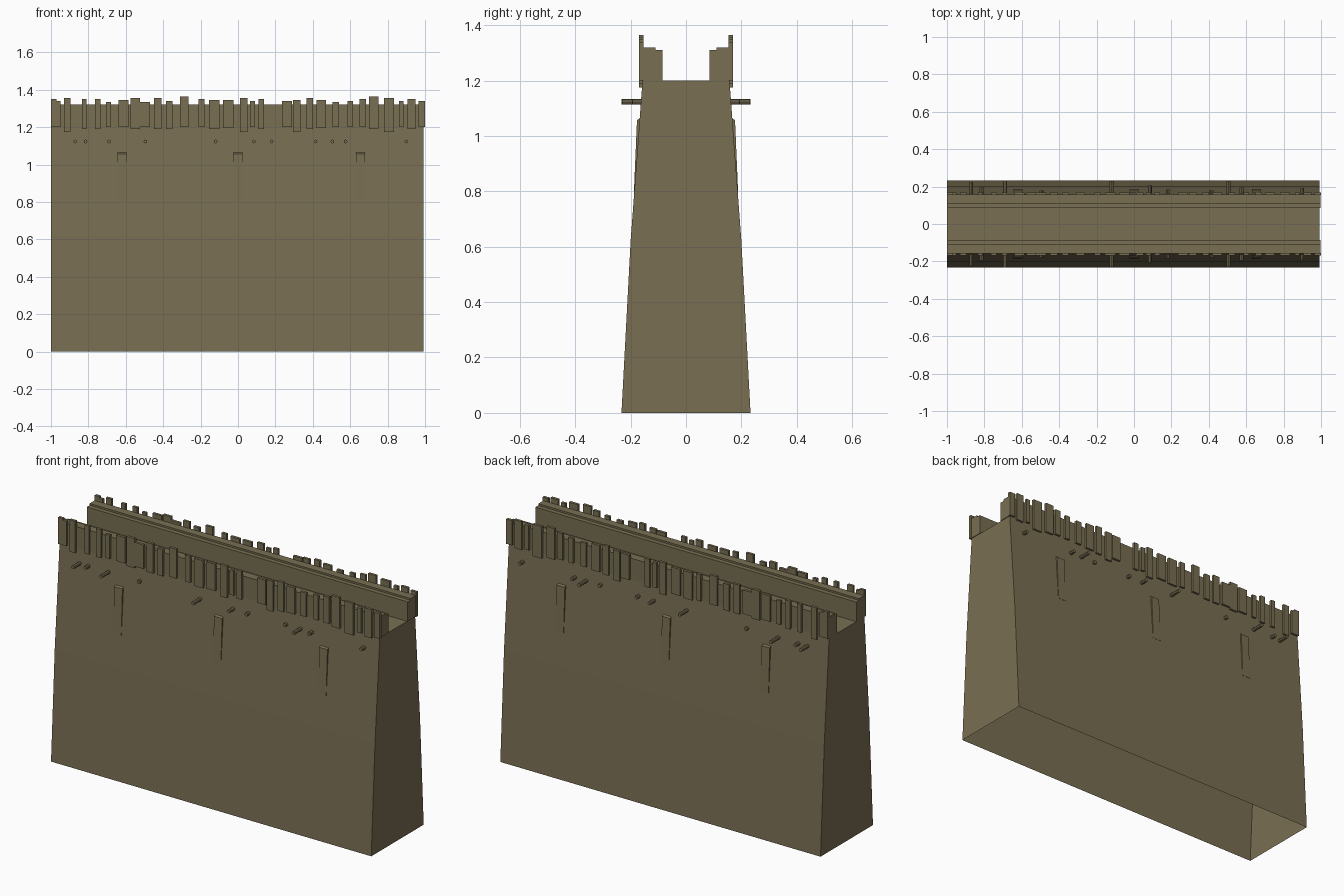
import bpy, bmesh, math
from mathutils import Matrix

stone = bpy.data.materials.new("weathered olive stone")
stone.diffuse_color = (0.188, 0.156, 0.084, 1)


def finish(bm, name):
    bmesh.ops.recalc_face_normals(bm, faces=bm.faces)
    me = bpy.data.meshes.new(name)
    bm.to_mesh(me)
    bm.free()
    me.materials.append(stone)
    ob = bpy.data.objects.new(name, me)
    bpy.context.collection.objects.link(ob)
    return ob


def prism(bm, profile, x0, x1):
    """Extrude a closed (y, z) profile along x."""
    a = [bm.verts.new((x0, y, z)) for y, z in profile]
    b = [bm.verts.new((x1, y, z)) for y, z in profile]
    bm.faces.new(a)
    bm.faces.new(b[::-1])
    n = len(a)
    return [bm.faces.new((a[i], b[i], b[(i + 1) % n], a[(i + 1) % n])) for i in range(n)]


def mirror_y(ob):
    """Repeat a part on the other long side."""
    m = ob.modifiers.new("both sides", 'MIRROR')
    m.use_axis = (False, True, False)


# Tapering wall body, open underneath
bm = bmesh.new()
sides = prism(bm, [(-0.233, 0), (-0.2, 0.62), (-0.157, 1.2),
                   (0.157, 1.2), (0.2, 0.62), (0.233, 0)], -1.0, 0.992)
bmesh.ops.delete(bm, geom=[sides[-1]], context='FACES_ONLY')
finish(bm, "wall_body")

# Stepped parapet along the walkway
bm = bmesh.new()
prism(bm, [(-0.085, 1.2), (-0.085, 1.31), (-0.11, 1.31),
           (-0.11, 1.32), (-0.157, 1.32), (-0.157, 1.2)], -1.0, 0.996)
mirror_y(finish(bm, "parapet"))

# Uneven planks on the outside of the parapet: left, right, bottom, top
planks = [
    (-1.0, -.97, 1.2, 1.35), (-.97, -.95, 1.2, 1.34), (-.93, -.895, 1.175, 1.355),
    (-.835, -.81, 1.19, 1.35), (-.765, -.735, 1.19, 1.35), (-.705, -.68, 1.2, 1.335),
    (-.64, -.585, 1.2, 1.345), (-.575, -.525, 1.19, 1.355), (-.545, -.47, 1.2, 1.335),
    (-.45, -.41, 1.19, 1.355), (-.385, -.35, 1.19, 1.34), (-.31, -.265, 1.2, 1.365),
    (-.21, -.18, 1.2, 1.35), (-.155, -.1, 1.19, 1.345), (-.08, -.025, 1.195, 1.345),
    (.01, .05, 1.175, 1.355), (.065, .09, 1.2, 1.34), (.11, .14, 1.19, 1.35),
    (.235, .29, 1.2, 1.34), (.295, .335, 1.175, 1.345), (.365, .4, 1.19, 1.355),
    (.42, .47, 1.195, 1.345), (.505, .54, 1.2, 1.335), (.585, .615, 1.2, 1.34),
    (.65, .685, 1.2, 1.35), (.7, .75, 1.19, 1.365), (.78, .835, 1.175, 1.355),
    (.86, .885, 1.2, 1.34), (.905, .95, 1.19, 1.35), (.965, 1.0, 1.2, 1.34)]
bm = bmesh.new()
for x0, x1, z0, z1 in planks:
    prism(bm, [(-.154, z0), (-.154, z1), (-.169, z1), (-.169, z0)], x0, x1)
mirror_y(finish(bm, "parapet_planks"))

# Beam ends poking out under the parapet: x, outward reach
pegs = [(-.87, .225), (-.815, .195), (-.69, .233), (-.495, .178), (-.12, .23),
        (.085, .205), (.18, .185), (.415, .178), (.505, .23), (.575, .195), (.9, .193)]
bm = bmesh.new()
for x, reach in pegs:
    mat = Matrix.Translation((x, -(reach + 0.14) / 2, 1.123)) @ Matrix.Rotation(math.pi / 2, 4, 'X')
    bmesh.ops.create_cone(bm, cap_ends=True, segments=8, radius1=0.01, radius2=0.01,
                          depth=reach - 0.14, matrix=mat)
mirror_y(finish(bm, "beam_ends"))

# Slim drain chutes that fade into the wall
bm = bmesh.new()
for x in (-.62, 0, .655):
    prism(bm, [(-.155, 1.072), (-.177, 1.057), (-.188, 0.8), (-.17, 0.8)], x - .025, x + .025)
mirror_y(finish(bm, "drain_chutes"))
